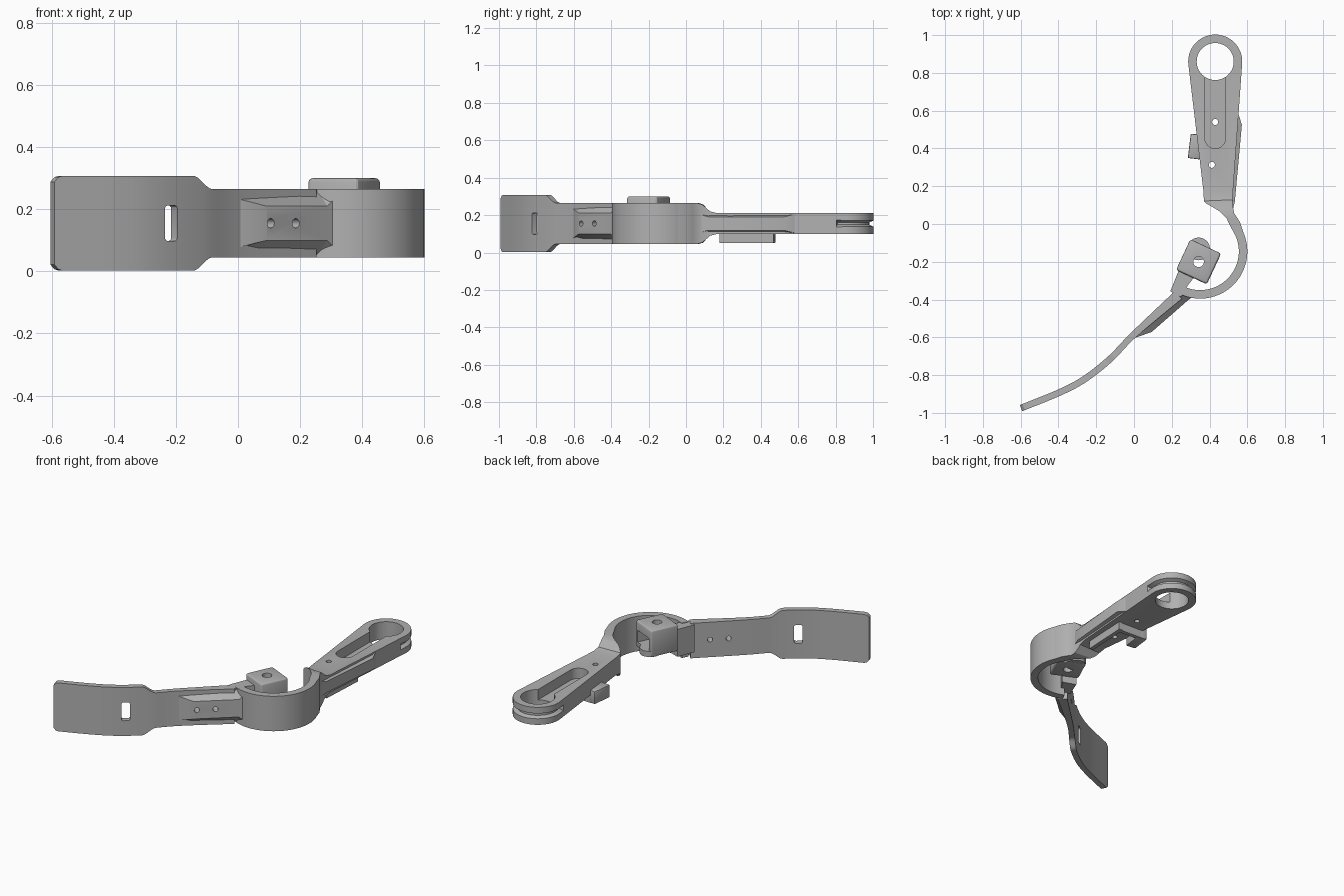
import bpy, bmesh, math
from mathutils import Vector, Matrix

if "Cube" in bpy.data.objects:
    bpy.data.objects.remove(bpy.data.objects["Cube"])

GREY = bpy.data.materials.new("matte grey")
GREY.use_nodes = True
GREY.diffuse_color = (0.44, 0.44, 0.44, 1)
GREY.node_tree.nodes["Principled BSDF"].inputs["Base Color"].default_value = GREY.diffuse_color
MID = 0.155


def finish(name, bm):
    bmesh.ops.recalc_face_normals(bm, faces=bm.faces)
    mesh = bpy.data.meshes.new(name)
    bm.to_mesh(mesh)
    bm.free()
    mesh.materials.append(GREY)
    ob = bpy.data.objects.new(name, mesh)
    bpy.context.collection.objects.link(ob)
    return ob


def loft(name, sections):
    """Skin a row of closed cross-sections and cap both ends."""
    bm = bmesh.new()
    rings = [[bm.verts.new(p) for p in s] for s in sections]
    for a, b in zip(rings, rings[1:]):
        for i in range(len(a)):
            j = (i + 1) % len(a)
            bm.faces.new((a[i], a[j], b[j], b[i]))
    bm.faces.new(rings[0])
    bm.faces.new(rings[-1])
    return finish(name, bm)


def slab(l, r, hl, hr=None):
    """Upright four-sided section between two plan points."""
    hr = hl if hr is None else hr
    return [(l[0], l[1], MID - hl), (r[0], r[1], MID - hr),
            (r[0], r[1], MID + hr), (l[0], l[1], MID + hl)]


def prism(name, pts, z0, z1):
    return loft(name, [[(x, y, z) for x, y in pts] for z in (z0, z1)])


def box(name, centre, size, turn=0):
    bm = bmesh.new()
    m = Matrix.Translation(centre) @ Matrix.Rotation(math.radians(turn), 4, 'Z') @ Matrix.Diagonal((*size, 1))
    bmesh.ops.create_cube(bm, size=1, matrix=m)
    return finish(name, bm)


def cylinder(name, centre, r, depth, axis=(0, 0, 1), n=40):
    bm = bmesh.new()
    m = Matrix.Translation(centre) @ Vector(axis).to_track_quat('Z', 'Y').to_matrix().to_4x4()
    bmesh.ops.create_cone(bm, cap_ends=True, segments=n, radius1=r, radius2=r, depth=depth, matrix=m)
    return finish(name, bm)


def apply_mod(ob, mod):
    bpy.context.view_layer.objects.active = ob
    bpy.ops.object.modifier_apply(modifier=mod.name)


def cut(ob, *tools):
    for t in tools:
        mod = ob.modifiers.new("cut", 'BOOLEAN')
        mod.operation, mod.solver, mod.object = 'DIFFERENCE', 'EXACT', t
        apply_mod(ob, mod)


def remove(*tools):
    for t in tools:
        bpy.data.objects.remove(t)


def bevel(ob, width, segs=3):
    mod = ob.modifiers.new("round", 'BEVEL')
    mod.width, mod.segments, mod.limit_method = width, segs, 'ANGLE'
    apply_mod(ob, mod)


def catmull(pts, n):
    p = [Vector(q) for q in pts]
    p = [2 * p[0] - p[1]] + p + [2 * p[-1] - p[-2]]
    out = []
    for a, b, c, d in zip(p, p[1:], p[2:], p[3:]):
        for i in range(n):
            t = i / n
            out.append(0.5 * (2 * b + (c - a) * t + (2 * a - 5 * b + 4 * c - d) * t**2
                              + (3 * b - a - 3 * c + d) * t**3))
    return out + [p[-2]]


# Curved paddle running into the lower arm: path points are x, y, thickness
def paddle_half_height(x):
    if x < -0.57:
        return 0.1225 + math.sqrt(max(0, 0.03**2 - (-0.57 - x)**2))
    t = min(1, max(0, (x + 0.155) / 0.06))
    return 0.1525 - 0.0425 * t * t * (3 - 2 * t)


path = catmull([(-0.598, -0.975, .035), (-.39, -.89, .035), (-.26, -.82, .035),
                (-.127, -.715, .035), (0, -.585, .035), (.235, -.375, .055)], 16)
sections = []
for i, p in enumerate(path):
    d = path[min(i + 1, len(path) - 1)] - path[max(i - 1, 0)]
    side = Vector((-d.y, d.x)).normalized() * p.z / 2
    c = p.xy
    sections.append(slab(c + side, c - side, paddle_half_height(p.x)))
paddle = loft("paddle_and_lower_arm", sections)

# Raised pad with sloping edges on the outside of the lower arm
out = Vector((0.66, -0.75))
pad_sections = []
for x, y, lift, h_in, h_out in ((.0, -.60, .004, .08, .078), (.07, -.547, .034, .09, .055),
                                (.265, -.377, .034, .105, .055), (.325, -.36, .012, .11, .1)):
    base = Vector((x, y))
    pad_sections.append(slab(base - out * 0.012, base + out * lift, h_in, h_out))
pad = loft("arm_pad", pad_sections)

# Strap slot and two screw holes
slot = box("slot_cutter", (-.222, -.80, MID), (.05, .2, .115), 35)
bevel(slot, 0.012)
screws = [cylinder("screw_cutter", (x, y, MID), .015, .3, (out.x, out.y, 0), 24)
          for x, y in ((.105, -.56), (.185, -.489))]
cut(paddle, slot, *screws)
cut(pad, *screws)
remove(slot, *screws)

# Open ring
C = Vector((0.35, -0.145))


def polar(c, r, deg):
    a = math.radians(deg)
    return Vector((c[0] + r * math.cos(a), c[1] + r * math.sin(a)))


ring = loft("open_ring", [slab(polar(C, .205, a), polar(C, .25, a), .11) for a in range(-116, 29, 4)])

# Tapered upper arm growing out of the ring and ending in a round eye
EYE = Vector((0.43, 0.86))
stations = [(polar(C, .205, 24), polar(C, .25, 24), .11),
            ((.518, -.027), (.562, .008), .11), ((.49, .03), (.545, .035), .11),
            ((.455, .066), (.53, .058), .11), ((.41, .093), (.525, .085), .102),
            ((.385, .107), (.522, .107), .085), ((.37, .122), (.521, .128), .065),
            ((.368, .17), (.524, .17), .055)]
stations += [(polar(EYE, .143, 186 - a), polar(EYE, .143, a - 6), .055) for a in range(0, 96, 5)]
arm = loft("upper_arm", [slab(*s) for s in stations])

eye_bore = cylinder("bore_cutter", (*EYE, MID), .098, .4, n=64)
pocket = box("pocket_cutter", (.43, .63, .21), (.11, .35, .13))
pocket_end = cylinder("pocket_end_cutter", (.43, .455, .21), .055, .13)
pins = [cylinder("pin_cutter", (x, y, MID), .016, .5, n=24) for x, y in ((.43, .54), (.412, .313))]
groove = []
for a in range(-25, 206, 5):
    p, q, s = polar(EYE, .12, a), polar(EYE, .15, a), 0.02
    groove.append([(p.x, p.y, MID - .006), (q.x, q.y, MID - s), (q.x, q.y, MID + s), (p.x, p.y, MID + .006)])
groove = loft("groove_cutter", groove)
tools = [eye_bore, pocket, pocket_end, groove, *pins]
cut(arm, *tools)
remove(*tools)

# Chamfered rib along the outer side of the upper arm
loft("side_rib", [slab((x - .03, y), (x + lift, y), .054, h) for x, y, lift, h in
                  ((.518, .07, .004, .05), (.522, .12, .012, .036),
                   (.549, .525, .022, .036), (.553, .58, .001, .05))])

# Bracket under the upper arm
box("bracket_wall", (.487, .325, .08), (.026, .29, .06), -3)
box("bracket_end", (.41, .457, .08), (.17, .026, .06), -3)
tab = box("bracket_tab", (.325, .41, .09), (.065, .13, .08), -7)
bevel(tab, .006, 2)

# Clevis block inside the ring
B = (0.342, -0.2)
block = box("clevis_block", (*B, .215), (.18, .18, .17), -25)
bevel(block, .014)
gap = box("gap_cutter", (.375, -.13, .205), (.13, .17, .075), -25)
pin = cylinder("clevis_pin_cutter", (*B, .2), .028, .4)
cut(block, gap, pin)
remove(gap, pin)
lip = cylinder("clevis_lip", (.342, -.132, .15), .06, .035)
prism("clevis_neck", [(.192, -.357), (.235, -.25), (.32, -.28), (.285, -.325), (.25, -.385)], .09, .262)

# Smooth curved walls, keep the edges crisp
bpy.ops.object.select_all(action='DESELECT')
for ob in bpy.context.scene.objects:
    if ob.type == 'MESH' and ob.data.materials and ob.data.materials[0] == GREY:
        ob.select_set(True)
        bpy.context.view_layer.objects.active = ob
bpy.ops.object.shade_smooth_by_angle(angle=math.radians(25))
